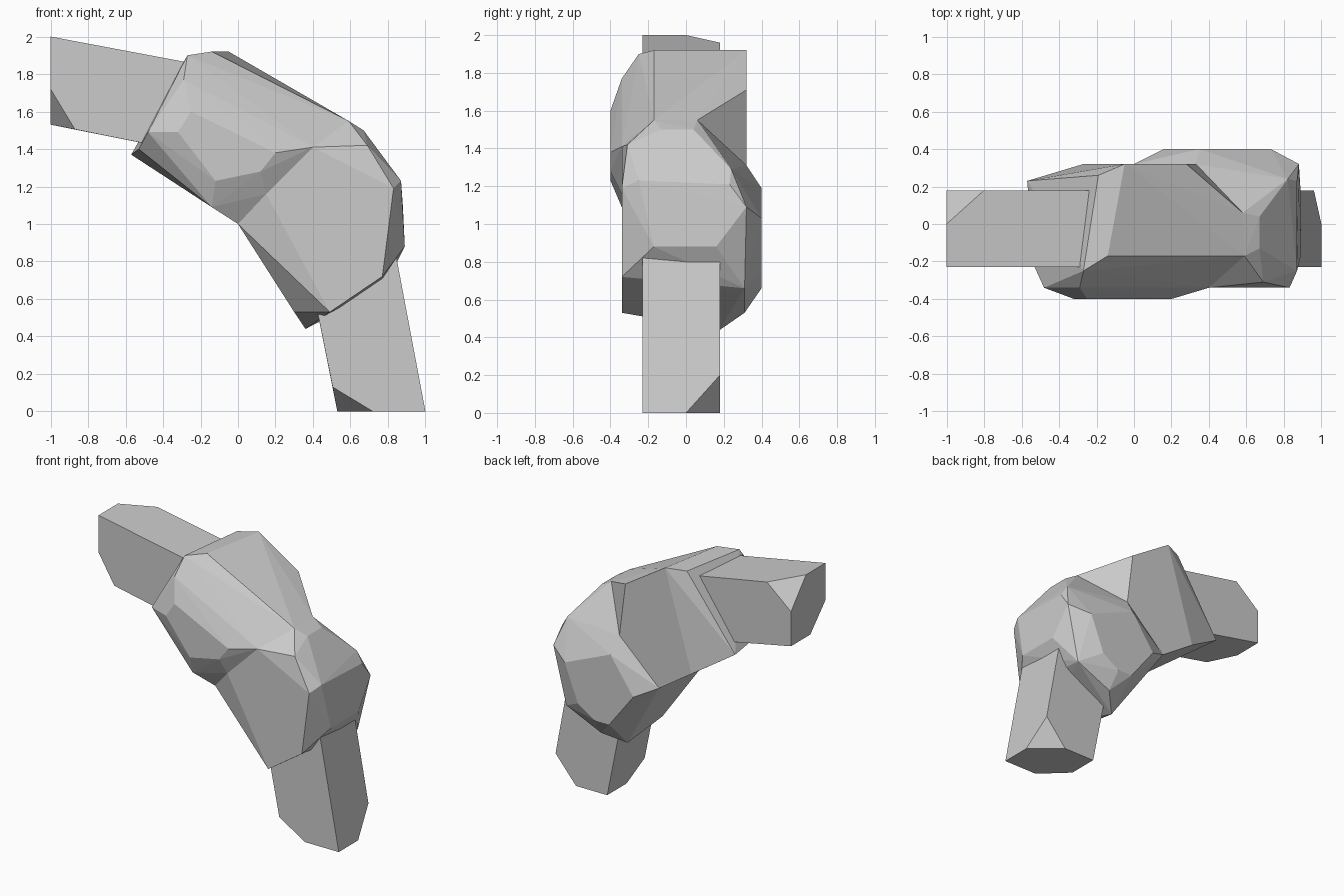
import bpy, bmesh
from mathutils import Vector

cube = bpy.data.objects.get("Cube")
if cube:
    bpy.data.objects.remove(cube, do_unlink=True)

grey = bpy.data.materials.new("plain_grey")
grey.use_nodes = True
colour = (0.6, 0.6, 0.6, 1)
grey.diffuse_color = colour
grey.node_tree.nodes["Principled BSDF"].inputs["Base Color"].default_value = colour


def facet_solid(name, points):
    """Flat-faced solid wrapped around its corner points."""
    bm = bmesh.new()
    for p in points:
        bm.verts.new(p)
    hull = bmesh.ops.convex_hull(bm, input=bm.verts)
    spare = [v for v in hull["geom_interior"] if isinstance(v, bmesh.types.BMVert)]
    bmesh.ops.delete(bm, geom=spare, context="VERTS")
    bmesh.ops.dissolve_limit(bm, angle_limit=0.03, verts=bm.verts, edges=bm.edges)
    bmesh.ops.recalc_face_normals(bm, faces=bm.faces)
    mesh = bpy.data.meshes.new(name)
    bm.to_mesh(mesh)
    bm.free()
    mesh.materials.append(grey)
    obj = bpy.data.objects.new(name, mesh)
    bpy.context.collection.objects.link(obj)
    return obj


# Limb: a slanted box with two opposite end corners cut off
FRONT, BACK = -0.23, 0.18
arm = [
    (-1, FRONT, 2), (-1, 0, 2), (-0.8, BACK, 1.96), (-1, BACK, 1.79),
    (-1, FRONT, 1.72), (-1, -0.05, 1.53), (-0.87, FRONT, 1.505), (-1, BACK, 1.53),
]
for y in (FRONT, BACK):
    arm += [(-0.15, y, 1.84), (-0.2, y, 1.37)]
facet_solid("upper_limb", arm)

# The lower limb is the upper one reflected across the bend
facet_solid("lower_limb", [(z - 1, y, x + 1) for x, y, z in arm])

# Upper body block with the raised front pad
shared = [
    (0.59, -0.17, 1.55), (0.58, 0.06, 1.55), (0.4, -0.34, 1.41),
    (0.33, 0.32, 1.31), (0.15, -0.34, 1.16), (0, 0.32, 1), (0, -0.27, 1),
]
upper_rim = [
    (-0.27, -0.25, 1.9), (-0.19, 0.26, 1.91), (-0.57, 0.23, 1.37),
    (-0.53, -0.23, 1.4), (-0.48, -0.34, 1.49), (-0.29, -0.34, 1.77),
]
upper_top = [(-0.14, -0.17, 1.92), (-0.05, 0.32, 1.92), (0.28, 0.32, 1.71)]
upper_base = [(-0.27, 0.32, 1.18), (-0.14, -0.34, 1.09)]
PAD = 0.4
front_pad = [(x, -PAD, z) for x, z in (
    (-0.25, 1.6), (-0.32, 1.49), (-0.12, 1.23), (0.12, 1.28), (0.2, 1.38))]
facet_solid("upper_body", shared + upper_rim + upper_top + upper_base + front_pad)

# Lower body block with the raised back pad
outer_bend = [
    (0.67, 0.04, 1.5), (0.67, -0.13, 1.5), (0.69, -0.31, 1.42),
    (0.82, 0.24, 1.29), (0.87, 0.23, 1.21), (0.87, -0.25, 1.23),
    (0.83, -0.34, 1.19), (0.88, 0.32, 1.09),
]
lower_rim = [
    (0.89, -0.17, 0.88), (0.89, 0.16, 0.88), (0.78, 0.31, 0.66),
    (0.77, -0.34, 0.72), (0.49, -0.34, 0.53), (0.3, -0.15, 0.53),
    (0.36, 0.18, 0.44), (0.49, 0.31, 0.53),
]
back_pad = [(x, PAD, z) for x, z in (
    (0.73, 1.03), (0.35, 1.19), (0.16, 0.92), (0.36, 0.66), (0.48, 0.66), (0.62, 0.75))]
facet_solid("lower_body", shared + outer_bend + lower_rim + back_pad)
